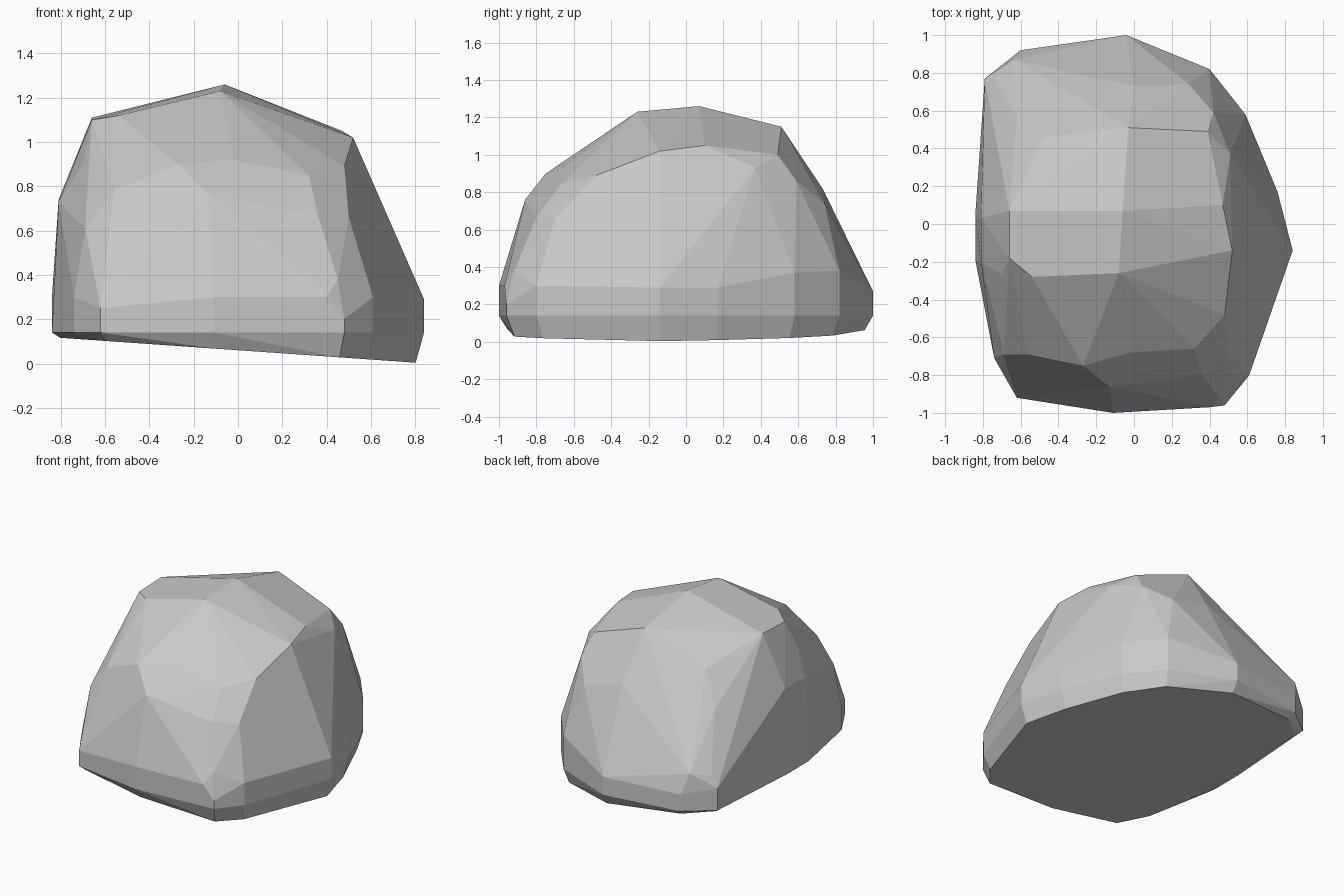
import bpy
import bmesh
import math
from mathutils import Vector

default_cube = bpy.data.objects.get("Cube")
if default_cube:
    bpy.data.objects.remove(default_cube, do_unlink=True)


def make_material(name, colour):
    material = bpy.data.materials.new(name)
    material.use_nodes = True
    material.diffuse_color = colour
    shader = next(n for n in material.node_tree.nodes if n.type == "BSDF_PRINCIPLED")
    shader.inputs["Base Color"].default_value = colour
    shader.inputs["Roughness"].default_value = 1
    return material


def ground_height(x):
    """Height of the sloping underside."""
    return 0.06 - 0.07 * x


def base_corners(outline, low, inset):
    """Corners of the upright foot and the chamfer under it."""
    corners = []
    for x, y, top in outline:
        corners.append(Vector((x, y, top)))
        corners.append(Vector((x, y, low)))
        foot_x, foot_y = x * inset, y * inset
        corners.append(Vector((foot_x, foot_y, ground_height(foot_x))))
    return corners


def press_dent(bm, target):
    """Split the nearest edge and pull the new corner inwards."""
    def distance(edge):
        middle = (edge.verts[0].co + edge.verts[1].co) / 2
        return (middle - target).length

    nearest = min(bm.edges, key=distance)
    split = bmesh.ops.bisect_edges(bm, edges=[nearest], cuts=1)
    corner = next(
        g for g in split["geom_split"] if isinstance(g, bmesh.types.BMVert)
    )
    bmesh.ops.connect_verts(bm, verts=[corner] + [
        v for f in corner.link_faces for v in f.verts
        if v is not corner and not any(e.other_vert(v) is corner for e in v.link_edges)
    ])
    corner.co = target


def build_faceted_solid(name, corners, dents, material, flat_angle):
    """Wrap the corners in a skin, dent it and merge nearly flat facets."""
    bm = bmesh.new()
    for corner in corners:
        bm.verts.new(corner)
    bmesh.ops.convex_hull(bm, input=bm.verts[:])
    loose = [v for v in bm.verts if not v.link_faces]
    bmesh.ops.delete(bm, geom=loose, context="VERTS")
    for dent in dents:
        press_dent(bm, Vector(dent))
    bmesh.ops.dissolve_limit(
        bm, angle_limit=flat_angle, verts=bm.verts[:], edges=bm.edges[:]
    )
    bmesh.ops.recalc_face_normals(bm, faces=bm.faces[:])
    mesh = bpy.data.meshes.new(name)
    bm.to_mesh(mesh)
    bm.free()
    mesh.materials.append(material)
    for polygon in mesh.polygons:
        polygon.use_smooth = False
    solid = bpy.data.objects.new(name, mesh)
    bpy.context.collection.objects.link(solid)
    return solid


# Foot outline: x, y and the height where the wall starts to lean in
foot = [
    (-.04, 1, .27), (.4, .82, .38), (.59, .58, .37), (.76, .17, .29),
    (.84, -.14, .29), (.61, -.8, .3), (.48, -.96, .2), (-.11, -1, .3),
    (-.62, -.92, .25), (-.74, -.71, .3), (-.84, -.19, .3),
    (-.84, .05, .3), (-.79, .77, .3), (-.6, .92, .26),
]

# Shoulder corners, where the walls turn towards the crown
shoulder = [
    (.4, -.97, .3), (.45, -.92, .38), (.58, -.77, .38),
    (.5, -.7, .66), (.36, -.8, .67), (.32, -.66, .85), (-.02, -.68, .92),
    (-.13, -.86, .76), (-.27, -.75, .9), (-.56, -.69, .78),
    (-.69, -.69, .61), (-.72, -.69, .47), (-.81, -.2, .73), (-.81, .03, .74),
    (-.74, .77, .38), (-.64, .87, .4), (-.62, .56, .74),
    (0, .73, .82), (.29, .74, .74), (.42, .59, .86),
]

# Crown corners
crown = [
    (-.06, .07, 1.26), (-.08, -.26, 1.23), (-.66, .07, 1.11),
    (-.66, -.18, 1.1), (-.54, -.28, 1.12), (.47, .1, 1.05),
    (.52, -.14, 1.02), (.48, -.48, .89), (-.03, .51, 1.15),
    (-.48, .46, .96), (.39, .49, 1), (.51, .37, .93),
]

# Shallow hollow on the weathered side
hollows = [(-.7, -.27, .9)]

stone_grey = make_material("stone grey", (.58, .58, .58, 1))
corners = base_corners(foot, low=.14, inset=.955)
corners += [Vector(c) for c in shoulder + crown]
build_faceted_solid("boulder", corners, hollows, stone_grey, math.radians(4))
